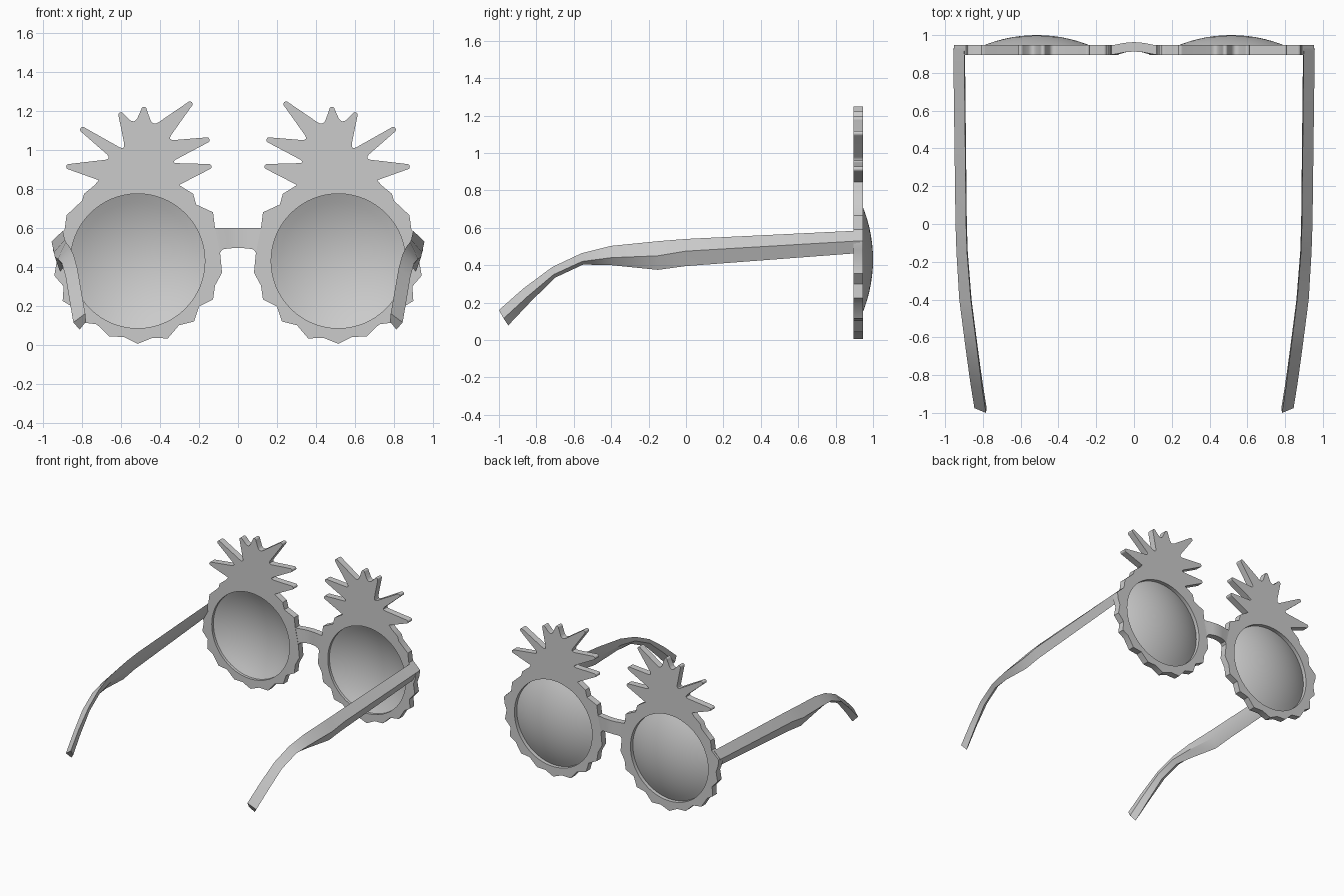
import bpy, bmesh, math
from mathutils import Vector

if "Cube" in bpy.data.objects:
    bpy.data.objects.remove(bpy.data.objects["Cube"])

LENS = Vector((0.515, 0.43))
LENS_R = 0.345


def finish(obj, mirror=True, angle=35):
    bpy.ops.object.select_all(action='DESELECT')
    obj.select_set(True)
    bpy.context.view_layer.objects.active = obj
    bpy.ops.object.shade_smooth_by_angle(angle=math.radians(angle))
    if mirror:
        m = obj.modifiers.new("mirror", 'MIRROR')
        m.use_mirror_merge = False


def mesh_object(name, bm):
    bmesh.ops.recalc_face_normals(bm, faces=bm.faces)
    me = bpy.data.meshes.new(name)
    bm.to_mesh(me)
    bm.free()
    obj = bpy.data.objects.new(name, me)
    bpy.context.collection.objects.link(obj)
    return obj


def loft(name, rings):
    """Skin a row of closed sections and cap both ends."""
    bm = bmesh.new()
    rows = [[bm.verts.new(p) for p in r] for r in rings]
    n = len(rows[0])
    for a, b in zip(rows, rows[1:]):
        for i in range(n):
            j = (i + 1) % n
            bm.faces.new((a[i], a[j], b[j], b[i]))
    bm.faces.new(rows[0])
    bm.faces.new(rows[-1])
    return mesh_object(name, bm)


def leaf_crown(valleys, tips, r=0.014, soft=0.032):
    """Pointed leaves with round tips and softened valleys."""
    V = [Vector(v) for v in valleys]
    T = [Vector(t) for t in tips]
    pts = [V[0]]
    for i, t in enumerate(T):
        d = (t - (V[i] + V[i + 1]) / 2).normalized()
        side = Vector((-d.y, d.x))
        if side.dot(V[i] - V[i + 1]) < 0:
            side = -side
        c = t - d * r
        for k in range(7):
            a = math.pi * k / 6
            pts.append(c + side * r * math.cos(a) + d * r * math.sin(a))
        v = V[i + 1]
        if i + 1 < len(T):
            p = v + (t - v).normalized() * soft
            q = v + (T[i + 1] - v).normalized() * soft
            for k in range(5):
                s = k / 4
                pts.append(p * (1 - s) ** 2 + v * 2 * s * (1 - s) + q * s * s)
        else:
            pts.append(v)
    return pts


# Pineapple outline: crown of leaves, then the scalloped fruit edge
crown = leaf_crown(
    [(.303, .82), (.345, .935), (.36, 1.05), (.436, 1.125), (.533, 1.135),
     (.58, 1.0), (.65, .955), (.715, .845)],
    [(.136, .917), (.146, 1.055), (.237, 1.245), (.482, 1.222),
     (.605, 1.193), (.808, 1.112), (.882, .915)])
fruit = [(.735, .82), (.79, .775), (.80, .74), (.88, .665), (.89, .59),
         (.953, .53), (.948, .48), (.93, .43), (.943, .355), (.895, .30),
         (.90, .225), (.85, .195), (.80, .115), (.725, .105), (.66, .043),
         (.585, .04), (.515, .005), (.44, .035), (.36, .033), (.303, .10),
         (.225, .12), (.20, .197), (.128, .233), (.118, .304), (.082, .37),
         (.092, .473), (.118, .60), (.128, .68), (.215, .72), (.23, .775)]
outline = [tuple(p) for p in crown] + fruit
hole = [(LENS.x + LENS_R * math.cos(math.tau * i / 64),
         LENS.y + LENS_R * math.sin(math.tau * i / 64)) for i in range(64)]

cu = bpy.data.curves.new("frame_profile", 'CURVE')
cu.dimensions = '2D'
cu.fill_mode = 'BOTH'
cu.extrude = 0.026
for loop in (outline, hole):
    sp = cu.splines.new('POLY')
    sp.points.add(len(loop) - 1)
    for p, (x, z) in zip(sp.points, loop):
        p.co = (x, z, 0, 1)
    sp.use_cyclic_u = True
frame = bpy.data.objects.new("pineapple_frame", cu)
bpy.context.collection.objects.link(frame)
frame.rotation_euler.x = math.pi / 2
frame.location.y = 0.921
bpy.context.view_layer.objects.active = frame
frame.select_set(True)
bpy.ops.object.convert(target='MESH')
finish(bpy.context.view_layer.objects.active)

# Domed lens: shallow spherical cap set inside the hole
bm = bmesh.new()
R, seg, steps = 0.756, 64, 8
apex = bm.verts.new((LENS.x, 1.0, LENS.y))
prev = None
for k in range(1, steps + 1):
    r = LENS_R * k / steps
    y = 1.0 - (R - math.sqrt(R * R - r * r))
    ring = [bm.verts.new((LENS.x + r * math.cos(math.tau * i / seg), y,
                          LENS.y + r * math.sin(math.tau * i / seg))) for i in range(seg)]
    for i in range(seg):
        j = (i + 1) % seg
        if prev:
            bm.faces.new((prev[i], prev[j], ring[j], ring[i]))
        else:
            bm.faces.new((apex, ring[j], ring[i]))
    prev = ring
finish(mesh_object("lens", bm))

# Nose bridge: bowed bar with an arched underside
half = [(.12, .092, .0, .473), (.10, .078, .002, .49), (.05, .045, .012, .495), (0, 0, .016, .497)]
stations = [(-a, -b, c, d) for a, b, c, d in half] + half[-2::-1]
rings = [[(xb, .897 + dy, zb), (xt, .897 + dy, .60), (xt, .947 + dy, .60), (xb, .947 + dy, zb)]
         for xt, xb, dy, zb in stations]
finish(loft("nose_bridge", rings), mirror=False)

# Temple arm: y top, y bottom, x inner, x outer, z top, z ridge, z bottom
arm = [(.93, .93, .895, .957, .585, .53, .465),
       (0, 0, .885, .945, .54, .475, .395),
       (-.15, -.15, .88, .94, .528, .45, .375),
       (-.4, -.4, .86, .925, .503, .44, .40),
       (-.56, -.55, .84, .905, .463, .42, .403),
       (-.715, -.70, .82, .885, .39, .35, .333),
       (-.87, -.83, .80, .865, .275, .23, .205),
       (-1.0, -.95, .78, .845, .16, .115, .078)]
rings = []
for yt, yb, xi, xo, zt, zr, zb in arm:
    ym = (yt + yb) / 2
    rings.append([(xi + .004, yt, zt), (xo, ym, zr),
                  (xi + .033, yb, zb), (xi, ym, (zt + zb) / 2)])
finish(loft("temple_arm", rings), angle=30)
